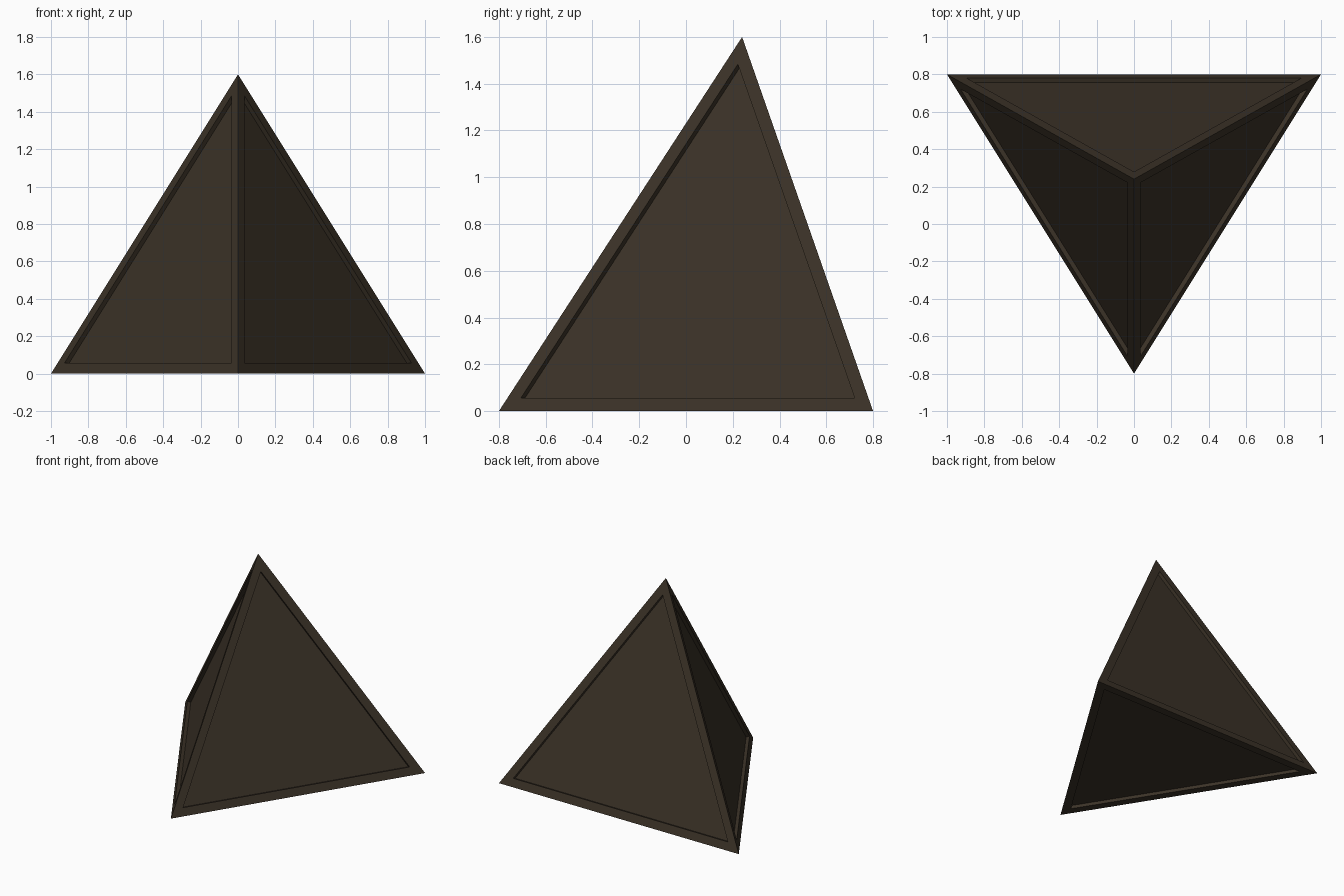
import bpy
import bmesh

if "Cube" in bpy.data.objects:
    bpy.data.objects.remove(bpy.data.objects["Cube"])

# One dark brown colour
brown = bpy.data.materials.new("dark brown")
brown.diffuse_color = (0.045, 0.033, 0.021, 1.0)
brown.use_nodes = True
brown.node_tree.nodes["Principled BSDF"].inputs["Base Color"].default_value = brown.diffuse_color

# Tetrahedron: triangular base and an apex set towards the back
bm = bmesh.new()
base = [bm.verts.new(p) for p in ((-1, 0.8, 0), (0, -0.8, 0), (1, 0.8, 0))]
apex = bm.verts.new((0, 0.24, 1.6))
bm.faces.new(base)
for i in range(3):
    bm.faces.new((base[i], base[(i + 1) % 3], apex))
bmesh.ops.recalc_face_normals(bm, faces=bm.faces[:])

# Recessed panel in every face, with straight walls
sides = bm.faces[:]
bmesh.ops.inset_individual(bm, faces=sides, thickness=0.06, use_even_offset=True)
for panel in sides:
    panel.normal_update()
    inward = -panel.normal.copy()
    floor = bmesh.ops.extrude_discrete_faces(bm, faces=[panel])["faces"][0]
    bmesh.ops.translate(bm, verts=floor.verts[:], vec=inward * 0.025)
bmesh.ops.remove_doubles(bm, verts=bm.verts[:], dist=0.0001)

mesh = bpy.data.meshes.new("panelled_pyramid")
bm.to_mesh(mesh)
bm.free()
mesh.materials.append(brown)
pyramid = bpy.data.objects.new("panelled_pyramid", mesh)
bpy.context.collection.objects.link(pyramid)
